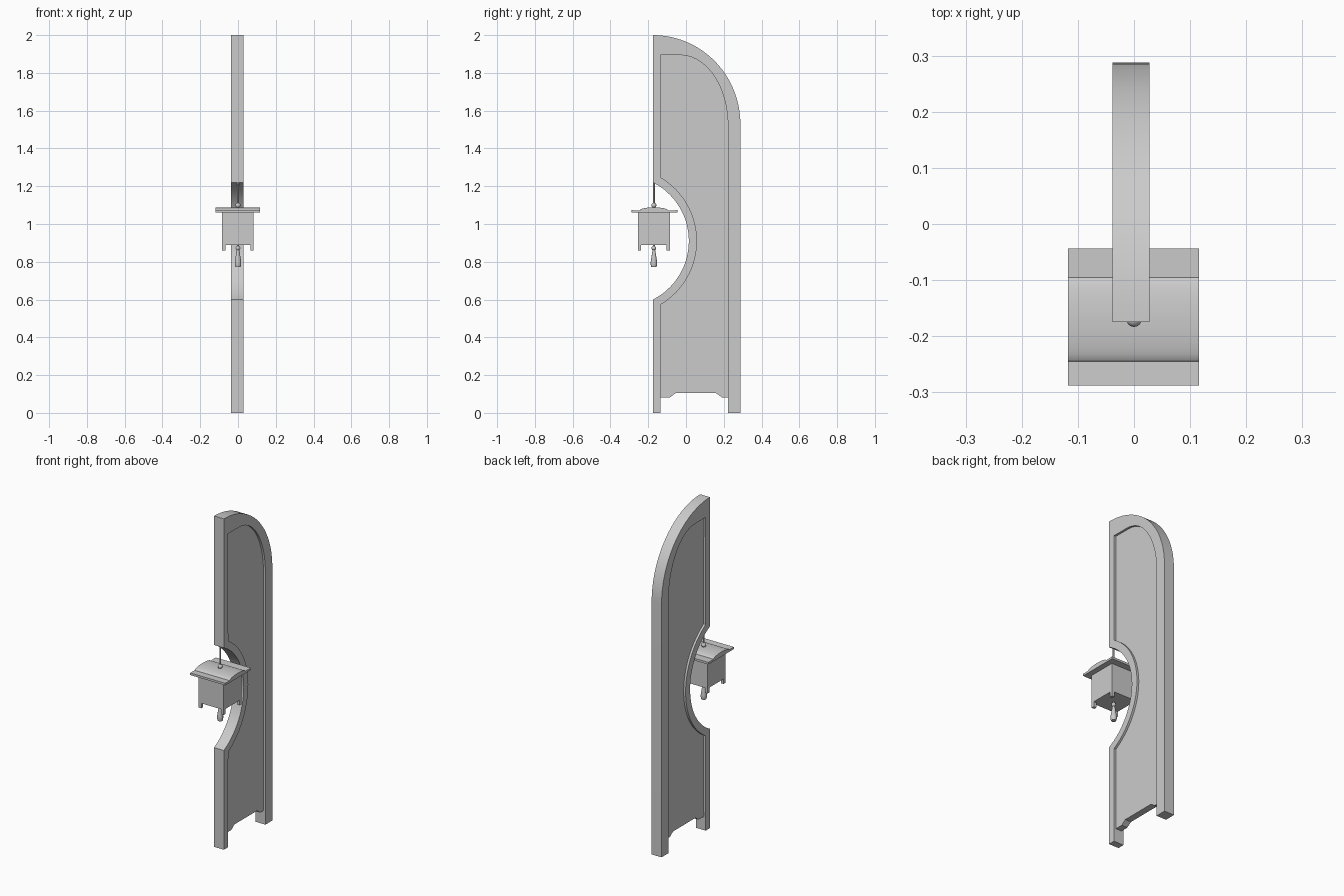
import bpy, bmesh
from math import sin, cos, asin, pi, radians

cube = bpy.data.objects.get("Cube")
if cube:
    bpy.data.objects.remove(cube, do_unlink=True)

grey = bpy.data.materials.new("plain_grey")
grey.use_nodes = True
COLOUR = (0.6, 0.6, 0.6, 1)
grey.diffuse_color = COLOUR
grey.node_tree.nodes["Principled BSDF"].inputs["Base Color"].default_value = COLOUR

LY = -0.17  # depth of the hanging lantern's axis


def finish(name, bm, smooth=True):
    bmesh.ops.recalc_face_normals(bm, faces=bm.faces)
    mesh = bpy.data.meshes.new(name)
    bm.to_mesh(mesh)
    bm.free()
    mesh.materials.append(grey)
    ob = bpy.data.objects.new(name, mesh)
    bpy.context.collection.objects.link(ob)
    if smooth:
        bpy.ops.object.select_all(action='DESELECT')
        ob.select_set(True)
        bpy.context.view_layer.objects.active = ob
        bpy.ops.object.shade_smooth_by_angle(angle=radians(30))
    return ob


def extrude_yz(name, outline, x0, x1):
    """Extrude a side-view (y, z) outline across x."""
    bm = bmesh.new()
    face = bm.faces.new([bm.verts.new((x0, y, z)) for y, z in outline])
    new = bmesh.ops.extrude_face_region(bm, geom=[face])["geom"]
    bmesh.ops.translate(bm, vec=(x1 - x0, 0, 0),
                        verts=[g for g in new if isinstance(g, bmesh.types.BMVert)])
    return finish(name, bm)


def box(name, x0, x1, y0, y1, z0, z1):
    return extrude_yz(name, [(y0, z0), (y1, z0), (y1, z1), (y0, z1)], x0, x1)


def lathe(name, profile, sides=16):
    """Spin an (r, z) profile around the lantern axis."""
    bm = bmesh.new()
    verts = [bm.verts.new((r, 0, z)) for r, z in profile]
    edges = [bm.edges.new(pair) for pair in zip(verts, verts[1:])]
    bmesh.ops.spin(bm, geom=verts + edges, cent=(0, 0, 0), axis=(0, 0, 1),
                   angle=2 * pi, steps=sides)
    bmesh.ops.remove_doubles(bm, verts=bm.verts, dist=0.0001)
    bmesh.ops.translate(bm, vec=(0, LY, 0), verts=bm.verts)
    return finish(name, bm)


def ball(name, r, z):
    return lathe(name, [(r * sin(pi * i / 8), z - r * cos(pi * i / 8)) for i in range(9)])


def arc(cy, cz, ry, rz, a0, a1, n=24):
    return [(cy + ry * cos(a0 + (a1 - a0) * i / n), cz + rz * sin(a0 + (a1 - a0) * i / n))
            for i in range(n + 1)]


def bite(r, half):
    """Round opening in the front edge, listed from bottom to top."""
    a = asin(half / r)
    return arc(-0.333, 0.91, r, r, -a, a, 32)


# Arched side frame with its round front opening
FRONT, BACK = -0.175, 0.288
IN_FRONT, IN_BACK = -0.134, 0.222
outer = ([(FRONT, 0)] + bite(0.348, 0.31)
         + arc(FRONT, 1.53, BACK - FRONT, 0.47, pi / 2, 0) + [(BACK, 0)])
inner_top = arc(-0.03, 1.52, IN_BACK + 0.03, 0.374, 0, pi / 2) + [(IN_FRONT, 1.894)]
inner_bite = bite(0.391, 0.336)[::-1]
extrude_yz("arched_frame", outer + [(IN_BACK, 0)] + inner_top + inner_bite + [(IN_FRONT, 0)],
           -0.038, 0.028)

# Recessed panel with a shaped lower edge
lower_edge = [(IN_FRONT, 0.082), (-0.085, 0.082), (-0.055, 0.104),
              (0.16, 0.104), (0.19, 0.082), (IN_BACK, 0.082)]
extrude_yz("recessed_panel", lower_edge + inner_top + inner_bite, -0.025, 0.015)

# Lantern body and corner feet
box("lantern_body", -0.085, 0.083, LY - 0.085, LY + 0.085, 0.89, 1.068)
for side, x in (("right", -0.085), ("left", 0.065)):
    for end, y in (("front", LY - 0.085), ("back", LY + 0.067)):
        box(f"{end}_{side}_foot", x, x + 0.018, y, y + 0.018, 0.86, 0.9)

# Lantern roof: flat eaves around a curved crown
crown = [(LY + 0.075 * cos(pi * i / 16), 1.072 + 0.016 * sin(pi * i / 16)) for i in range(17)]
extrude_yz("lantern_roof", [(-0.288, 1.06), (-0.044, 1.06), (-0.044, 1.073)] + crown
           + [(-0.288, 1.073)], -0.118, 0.116)

# Hanging rod, beads and tassel
lathe("hanging_rod", [(0, 1.08), (0.005, 1.08), (0.005, 1.225), (0, 1.225)], 12)
ball("top_bead", 0.0135, 1.099)
ball("lower_bead", 0.0125, 0.872)
lathe("bead_cord", [(0, 0.85), (0.005, 0.85), (0.005, 0.9), (0, 0.9)], 12)
lathe("tassel", [(0, 0.772), (0.014, 0.773), (0.017, 0.785), (0.017, 0.8),
                 (0.009, 0.85), (0.007, 0.862), (0, 0.864)])
